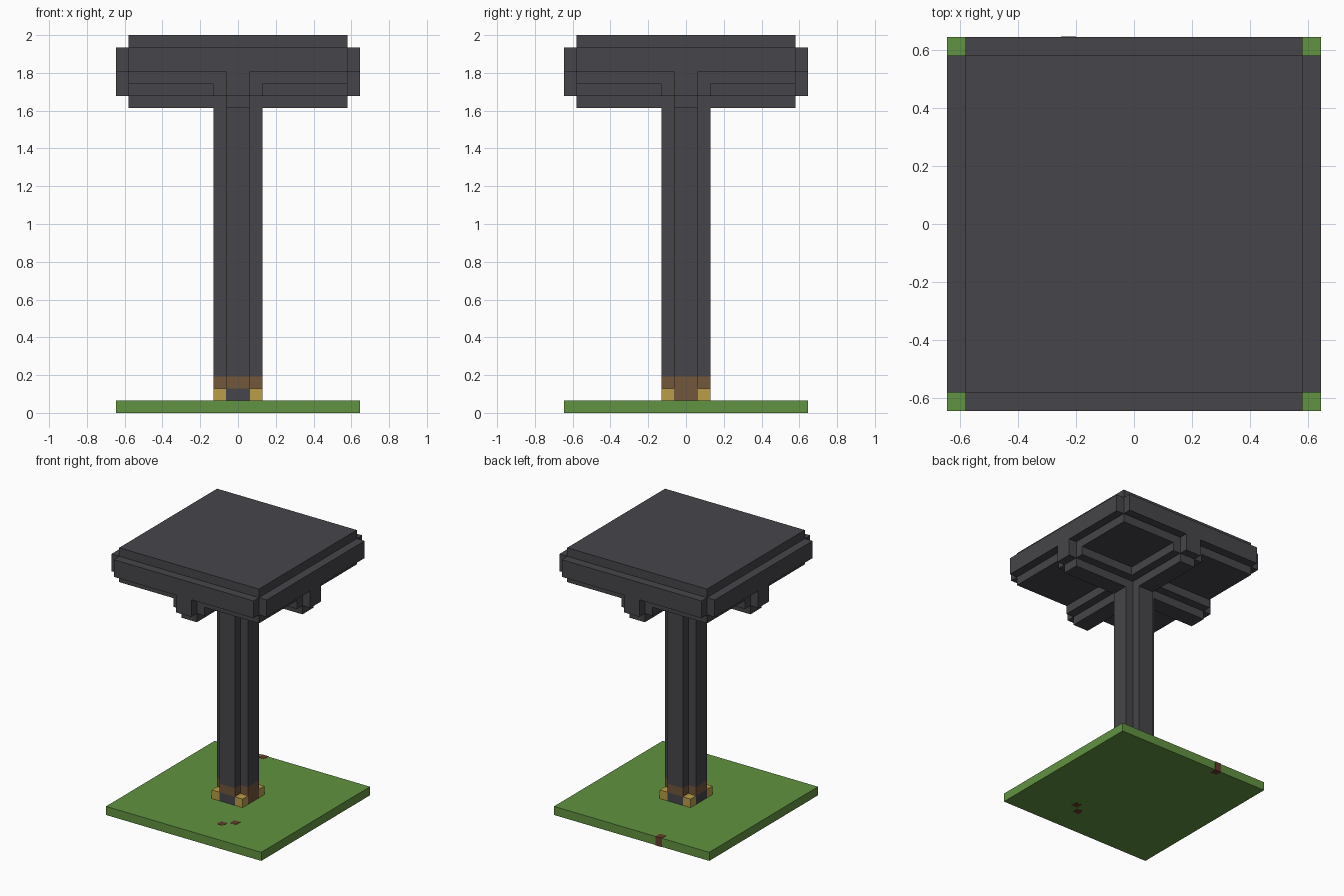
import bpy, bmesh

U = 2 / 31  # edge of one block

cube = bpy.data.objects.get("Cube")
if cube:
    bpy.data.objects.remove(cube, do_unlink=True)


def material(name, rgb):
    m = bpy.data.materials.new(name)
    m.use_nodes = True
    m.diffuse_color = (*rgb, 1)
    bsdf = next(n for n in m.node_tree.nodes if n.type == 'BSDF_PRINCIPLED')
    bsdf.inputs["Base Color"].default_value = (*rgb, 1)
    return m


charcoal = material("charcoal", (0.061, 0.06, 0.068))
green = material("grass green", (0.12, 0.29, 0.052))
brown = material("brown", (0.17, 0.095, 0.043))
gold = material("gold", (0.49, 0.34, 0.063))
rust = material("rust brown", (0.13, 0.045, 0.026))


def prism(name, outline, z0, z1, mat):
    """Extrude a plan outline, measured in blocks, from z0 to z1."""
    bm = bmesh.new()
    base = bm.faces.new([bm.verts.new((x * U, y * U, z0 * U)) for x, y in outline])
    top = bmesh.ops.extrude_face_region(bm, geom=[base])["geom"]
    verts = [v for v in top if isinstance(v, bmesh.types.BMVert)]
    bmesh.ops.translate(bm, verts=verts, vec=(0, 0, (z1 - z0) * U))
    bmesh.ops.recalc_face_normals(bm, faces=bm.faces)
    mesh = bpy.data.meshes.new(name)
    bm.to_mesh(mesh)
    bm.free()
    mesh.materials.append(mat)
    obj = bpy.data.objects.new(name, mesh)
    bpy.context.collection.objects.link(obj)
    return obj


def rect(cx, cy, hx, hy):
    return [(cx - hx, cy - hy), (cx + hx, cy - hy), (cx + hx, cy + hy), (cx - hx, cy + hy)]


def square(h):
    return rect(0, 0, h, h)


def cross(a, b):
    """Plus-shaped plan: arms of half width a reaching out to b."""
    pts = []
    x, y = 1, 0
    for _ in range(4):
        for u, v in ((b, -a), (b, a), (a, a)):
            pts.append((u * x - v * y, u * y + v * x))
        x, y = -y, x
    return pts


# Ground
prism("ground", square(10), 0, 1, green)
for i, (x, y) in enumerate([(2.5, -6.5), (3.5, -5.5)]):
    prism(f"ground_spot_{i + 1}", rect(x, y, 0.38, 0.38), -0.02, 1.03, rust)
prism("edge_spot", rect(-3.5, 9.63, 0.4, 0.4), -0.02, 1.03, rust)

# Column: foot with one brown side, brown band, shaft
foot = prism("column_foot", cross(1, 2), 1, 2, charcoal)
foot.data.materials.append(brown)
for p in foot.data.polygons:
    if p.center.x > 1.9 * U:
        p.material_index = 1
prism("column_band", cross(1, 2), 2, 3, brown)
prism("column_shaft", cross(1, 2), 3, 26, charcoal)
for sx, side in ((1, "left"), (-1, "right")):
    for sy, end in ((1, "back"), (-1, "front")):
        prism(f"foot_block_{end}_{side}", rect(1.5 * sx, 1.5 * sy, 0.5, 0.5), 1, 2, gold)

# Canopy: crossed beams below stepped slabs
prism("beam_keel", cross(1, 9), 25, 26, charcoal)
prism("beam_core", cross(1, 10), 26, 28, charcoal)
prism("beam_wings", cross(2, 9), 26, 27, charcoal)
prism("canopy_underside", square(9), 27, 28, charcoal)
prism("canopy_rim", cross(9, 10), 28, 30, charcoal)
prism("canopy_top", square(9), 30, 31, charcoal)
